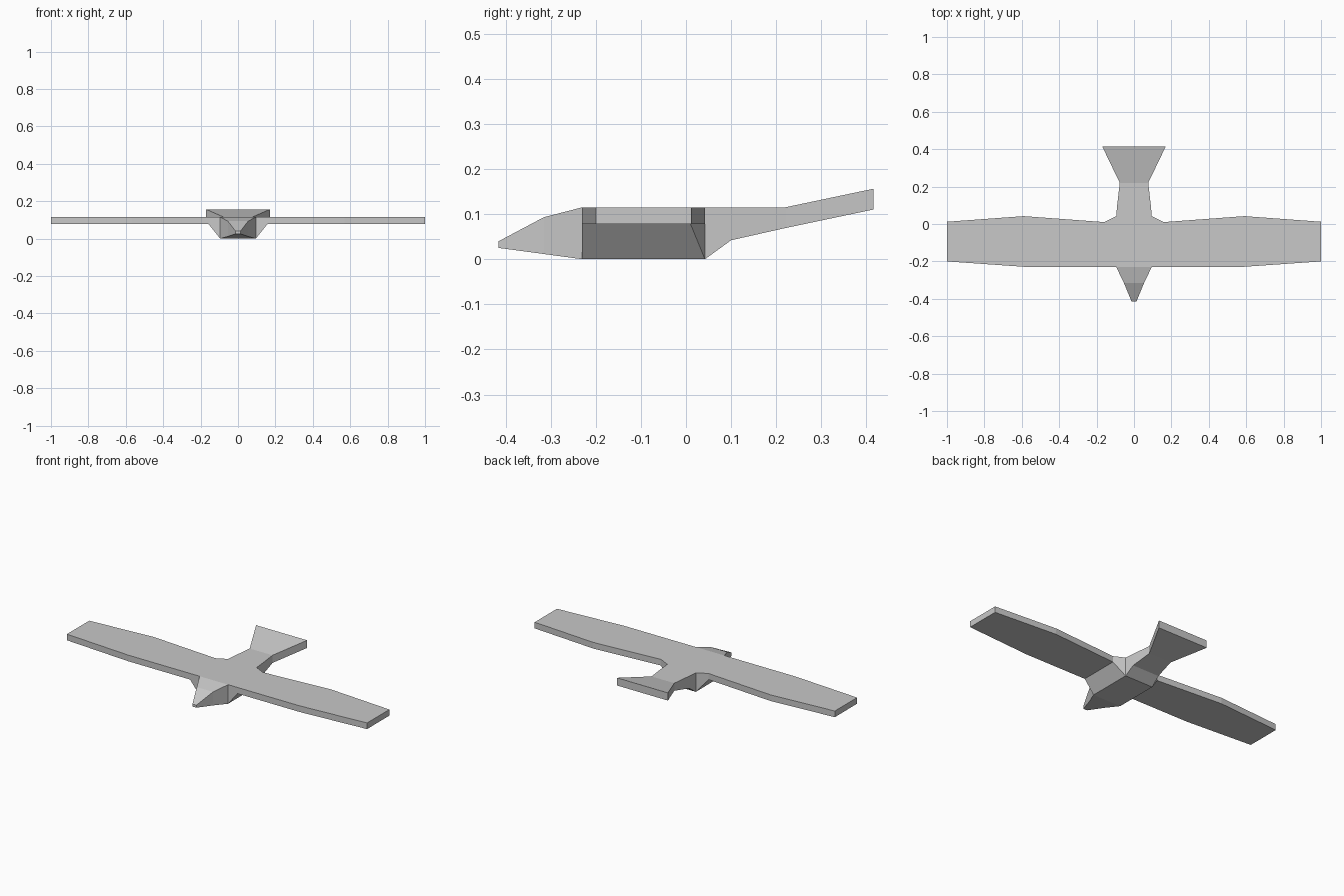
import bpy
import bmesh

cube = bpy.data.objects.get("Cube")
if cube:
    bpy.data.objects.remove(cube, do_unlink=True)

grey = bpy.data.materials.new("plain grey")
grey.use_nodes = True
colour = (0.58, 0.58, 0.58, 1)
grey.diffuse_color = colour
grey.node_tree.nodes["Principled BSDF"].inputs["Base Color"].default_value = colour


def loft(name, rings, mirror=False):
    """Skin a row of equal-length rings, cap both ends, optionally mirror in x."""
    bm = bmesh.new()
    loops = [[bm.verts.new(p) for p in ring] for ring in rings]
    for a, b in zip(loops, loops[1:]):
        for i in range(len(a)):
            j = (i + 1) % len(a)
            bm.faces.new((a[i], a[j], b[j], b[i]))
    bm.faces.new(loops[0])
    bm.faces.new(loops[-1])
    bmesh.ops.recalc_face_normals(bm, faces=bm.faces)
    mesh = bpy.data.meshes.new(name)
    bm.to_mesh(mesh)
    bm.free()
    mesh.materials.append(grey)
    obj = bpy.data.objects.new(name, mesh)
    bpy.context.collection.objects.link(obj)
    if mirror:
        mod = obj.modifiers.new("Mirror", "MIRROR")
        mod.use_mirror_merge = False
    return obj


def section(y, half_width, low, high):
    w = half_width
    return [(-w, y, low), (w, y, low), (w, y, high), (-w, y, high)]


ROOT, SHOULDER = 0.095, 0.158
FRONT, BACK, SHOULDER_BACK = -0.23, 0.042, 0.01
UNDER, TOP = 0.078, 0.115

# Head, from the beak tip back to the neck
loft("head", [section(-0.415, 0.013, 0.025, 0.04),
              section(-0.315, 0.054, 0.0115, 0.093),
              section(FRONT, ROOT, 0, TOP)])

# Body and fanned tail
loft("body_and_tail", [section(FRONT, ROOT, 0, TOP),
                       section(BACK, ROOT, 0, TOP),
                       section(0.1, 0.09, 0.042, TOP),
                       section(0.22, 0.076, 0.069, TOP),
                       section(0.415, 0.17, 0.11, 0.156)])

# Wings: flat plan outline given thickness
plan = [(ROOT, FRONT), (0.57, FRONT), (1, -0.2), (1, 0.012),
        (0.59, BACK), (SHOULDER, SHOULDER_BACK), (ROOT, BACK)]
loft("wings", [[(x, y, z) for x, y in plan] for z in (UNDER, TOP)], mirror=True)

# Sloping breast sides under the wing roots
loft("breast_sides", [[(ROOT, FRONT, 0), (SHOULDER, FRONT, UNDER), (ROOT, FRONT, UNDER)],
                      [(ROOT, BACK, 0), (SHOULDER, SHOULDER_BACK, UNDER),
                       (ROOT, BACK, UNDER)]], mirror=True)
